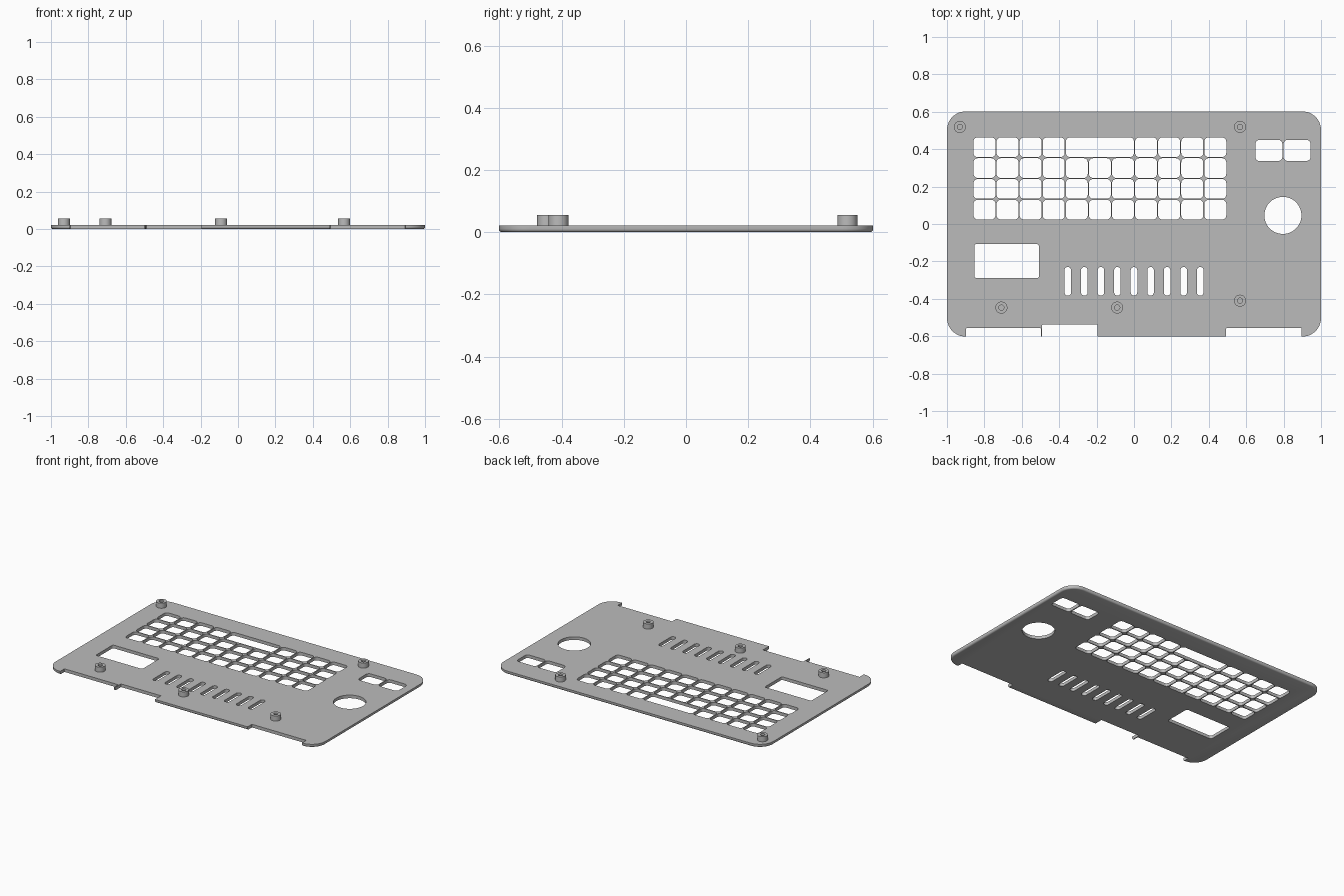
import bpy, bmesh, math

if "Cube" in bpy.data.objects:
    bpy.data.objects.remove(bpy.data.objects["Cube"])

TOP, POST_TOP = 0.021, 0.055

grey = bpy.data.materials.new("plain grey plastic")
grey.use_nodes = True
color = (0.5, 0.5, 0.5, 1)
grey.diffuse_color = color
grey.node_tree.nodes["Principled BSDF"].inputs["Base Color"].default_value = color


def rounded_prism(bm, x0, x1, y0, y1, r, z0, z1, steps=6):
    """Upright prism with rounded corners; returns its bottom face."""
    verts = []
    corners = [(x1 - r, y1 - r), (x0 + r, y1 - r), (x0 + r, y0 + r), (x1 - r, y0 + r)]
    for k, (cx, cy) in enumerate(corners):
        for i in range(steps + 1):
            a = math.pi / 2 * (k + i / steps)
            verts.append(bm.verts.new((cx + r * math.cos(a), cy + r * math.sin(a), z0)))
    bottom = bm.faces.new(verts)
    up = bmesh.ops.extrude_face_region(bm, geom=[bottom], use_keep_orig=True)
    for v in up["geom"]:
        if isinstance(v, bmesh.types.BMVert):
            v.co.z = z1
    bmesh.ops.remove_doubles(bm, verts=bm.verts[:], dist=1e-5)
    bmesh.ops.recalc_face_normals(bm, faces=bm.faces[:])
    return bottom


def finish(bm, name):
    mesh = bpy.data.meshes.new(name)
    bm.to_mesh(mesh)
    bm.free()
    mesh.materials.append(grey)
    obj = bpy.data.objects.new(name, mesh)
    bpy.context.collection.objects.link(obj)
    return obj


def activate(obj):
    bpy.ops.object.select_all(action="DESELECT")
    obj.select_set(True)
    bpy.context.view_layer.objects.active = obj


# Face plate with a rounded lower rim
bm = bmesh.new()
rim = rounded_prism(bm, -1, 1, -0.602, 0.602, 0.1, 0, TOP, 12)
bmesh.ops.bevel(bm, geom=list(rim.edges), offset=0.011, segments=3,
                profile=0.5, affect="EDGES")
plate = finish(bm, "face_plate")

# All openings gathered in one cutter
bm = bmesh.new()


def opening(x0, x1, y0, y1, r, steps=6):
    rounded_prism(bm, x0, x1, y0, y1, r, -0.1, 0.1, steps)


# Key holes: four rows of eleven, with a wide bar in the back row
KX, KY, PX, PY, GAP = -0.861, 0.466, 0.1234, 0.1113, 0.003
for row in range(4):
    for col in range(11):
        if row == 0 and col in (5, 6):
            continue
        span = 3 if row == 0 and col == 4 else 1
        x, y = KX + col * PX, KY - row * PY
        opening(x + GAP, x + span * PX - GAP, y - PY + GAP, y - GAP, 0.022)

# Two button holes, display window, round hole
for x in (0.649, 0.8):
    opening(x, x + 0.144, 0.337, 0.45, 0.022)
opening(-0.853, -0.508, -0.289, -0.107, 0.012)
opening(0.697, 0.895, -0.053, 0.145, 0.0985, 12)

# Vent slots
for i in range(9):
    x = (i - 4) * 0.0885
    opening(x - 0.0175, x + 0.0175, -0.383, -0.23, 0.017)

# Front notches; the first two leave a thin fin between them
for x0, x1, y in ((-0.897, -0.497, -0.557), (-0.491, -0.194, -0.538), (0.493, 0.896, -0.557)):
    opening(x0, x1, -0.7, y, 0.002, 1)

cutter = finish(bm, "opening_cutter")
cutter.hide_render = True
cut = plate.modifiers.new("openings", "BOOLEAN")
cut.operation, cut.solver, cut.object = "DIFFERENCE", "EXACT", cutter
activate(plate)
bpy.ops.object.modifier_apply(modifier=cut.name)
bpy.data.objects.remove(cutter)
bpy.ops.object.shade_smooth_by_angle(angle=math.radians(35))

# Hollow screw posts: a tube profile spun around each post axis
posts = [(-0.931, 0.519), (0.567, 0.519), (0.567, -0.41), (-0.709, -0.447), (-0.09, -0.447)]
for n, (px, py) in enumerate(posts):
    bm = bmesh.new()
    base = TOP - 0.002
    profile = [(0.032, base), (0.032, POST_TOP), (0.014, POST_TOP), (0.014, base)]
    vs = [bm.verts.new((px + r, py, z)) for r, z in profile]
    es = [bm.edges.new((a, b)) for a, b in zip(vs, vs[1:])]
    bmesh.ops.spin(bm, geom=vs + es, cent=(px, py, 0), axis=(0, 0, 1),
                   angle=2 * math.pi, steps=32)
    bmesh.ops.remove_doubles(bm, verts=bm.verts[:], dist=1e-5)
    bmesh.ops.recalc_face_normals(bm, faces=bm.faces[:])
    # The open tube must face outward
    wall = max(bm.faces, key=lambda f: f.calc_center_median().x)
    if wall.normal.x < 0:
        bmesh.ops.reverse_faces(bm, faces=bm.faces[:])
    activate(finish(bm, f"screw_post_{n + 1}"))
    bpy.ops.object.shade_smooth_by_angle(angle=math.radians(35))
